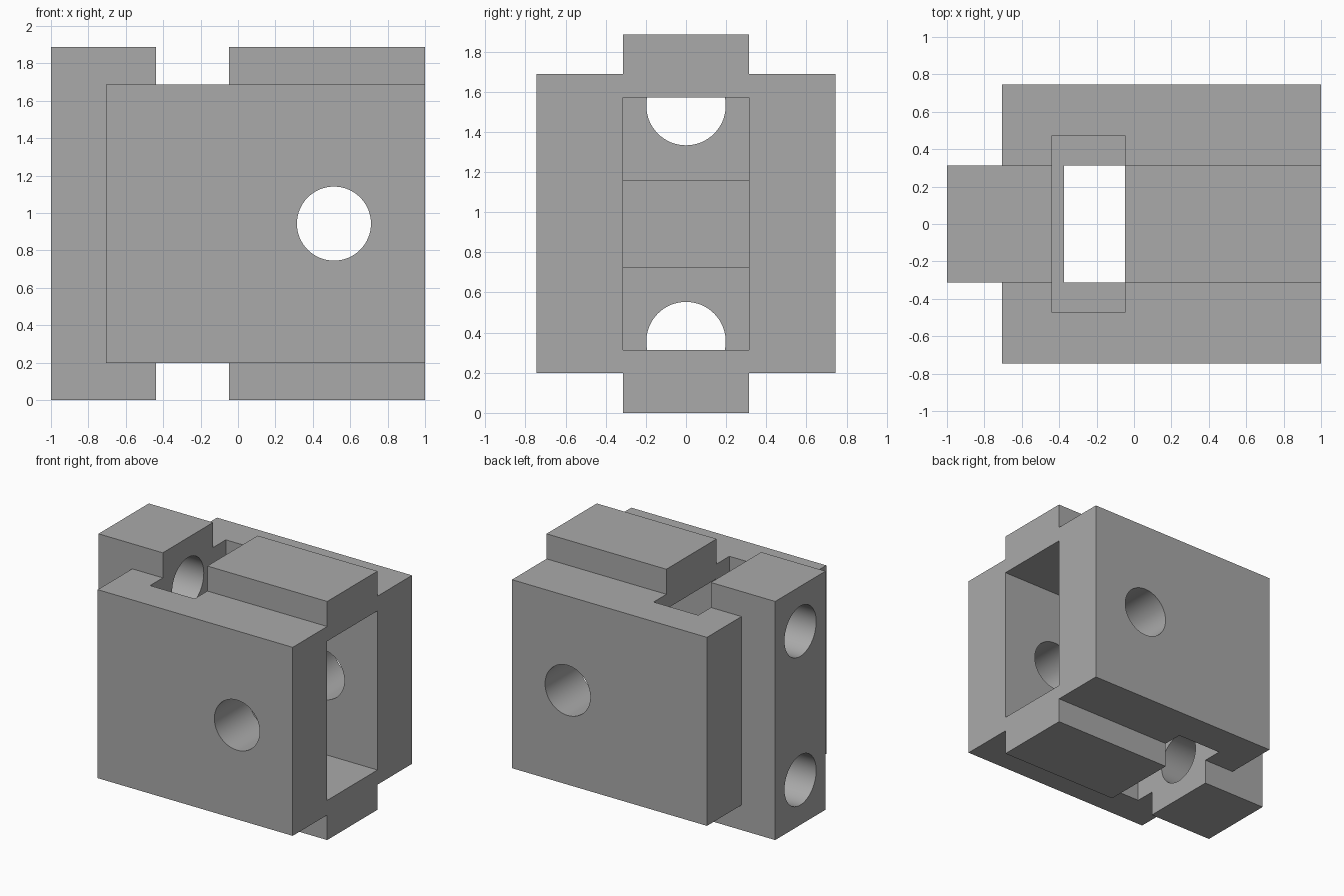
import bpy
import bmesh
from math import radians
from mathutils import Matrix, Vector

cube = bpy.data.objects.get("Cube")
if cube:
    bpy.data.objects.remove(cube, do_unlink=True)

MID = 0.943    # mid height
GREY = (0.4, 0.4, 0.4, 1.0)
material = bpy.data.materials.new("plain grey")
material.use_nodes = True
material.diffuse_color = GREY
material.node_tree.nodes["Principled BSDF"].inputs["Base Color"].default_value = GREY


def add_object(name, bm):
    mesh = bpy.data.meshes.new(name)
    bm.to_mesh(mesh)
    bm.free()
    mesh.materials.append(material)
    obj = bpy.data.objects.new(name, mesh)
    bpy.context.collection.objects.link(obj)
    return obj


def box(name, low, high):
    low, high = Vector(low), Vector(high)
    bm = bmesh.new()
    bmesh.ops.create_cube(bm, size=1, matrix=Matrix.Translation((low + high) / 2)
                          @ Matrix.Diagonal((high - low).to_4d()))
    return add_object(name, bm)


def drill(name, centre, axis, length, radius=0.198):
    bm = bmesh.new()
    bmesh.ops.create_cone(bm, cap_ends=True, segments=64, radius1=radius,
                          radius2=radius, depth=length,
                          matrix=Matrix.Translation(centre)
                          @ Matrix.Rotation(radians(90), 4, axis))
    return add_object(name, bm)


def combine(target, tool, operation):
    tool.hide_render = True
    mod = target.modifiers.new(tool.name, 'BOOLEAN')
    mod.operation = operation
    mod.solver = 'EXACT'
    mod.object = tool


# Wide block joined with the tall centre rib
block = box("clamp_block", (-0.705, -0.745, 0.198), (1, 0.745, 2 * MID - 0.198))
rib = box("centre_rib", (-1, -0.314, 0), (1, 0.314, 2 * MID))
combine(block, rib, 'UNION')
tools = [rib]

# Deep pocket open at the left end, and the cross hole through both cheeks
cutters = [box("pocket_cutter", (-0.375, -0.314, 0.314), (1.2, 0.314, 2 * MID - 0.314)),
           drill("cross_hole_cutter", (0.513, 0, MID), 'X', 2)]

# Matching nut slot and bolt hole at the top and bottom
for side, name in ((1, "upper"), (-1, "lower")):
    ends = sorted((MID + side * 0.218, MID + side * 1.2))
    cutters.append(box(name + "_slot_cutter", (-0.438, -0.473, ends[0]),
                       (-0.048, 0.473, ends[1])))
    cutters.append(drill(name + "_bolt_cutter", (-0.75, 0, MID + side * 0.588), 'Y', 0.8))

for cutter in cutters:
    combine(block, cutter, 'DIFFERENCE')
tools += cutters

# Bake the cuts, then drop the helper solids
bpy.context.view_layer.update()
graph = bpy.context.evaluated_depsgraph_get()
result = bpy.data.meshes.new_from_object(block.evaluated_get(graph))
block.modifiers.clear()
block.data = result
for tool in tools:
    bpy.data.objects.remove(tool, do_unlink=True)

# Smooth hole walls with crisp edges
bpy.ops.object.select_all(action='DESELECT')
block.select_set(True)
bpy.context.view_layer.objects.active = block
bpy.ops.object.shade_smooth_by_angle(angle=radians(30))
